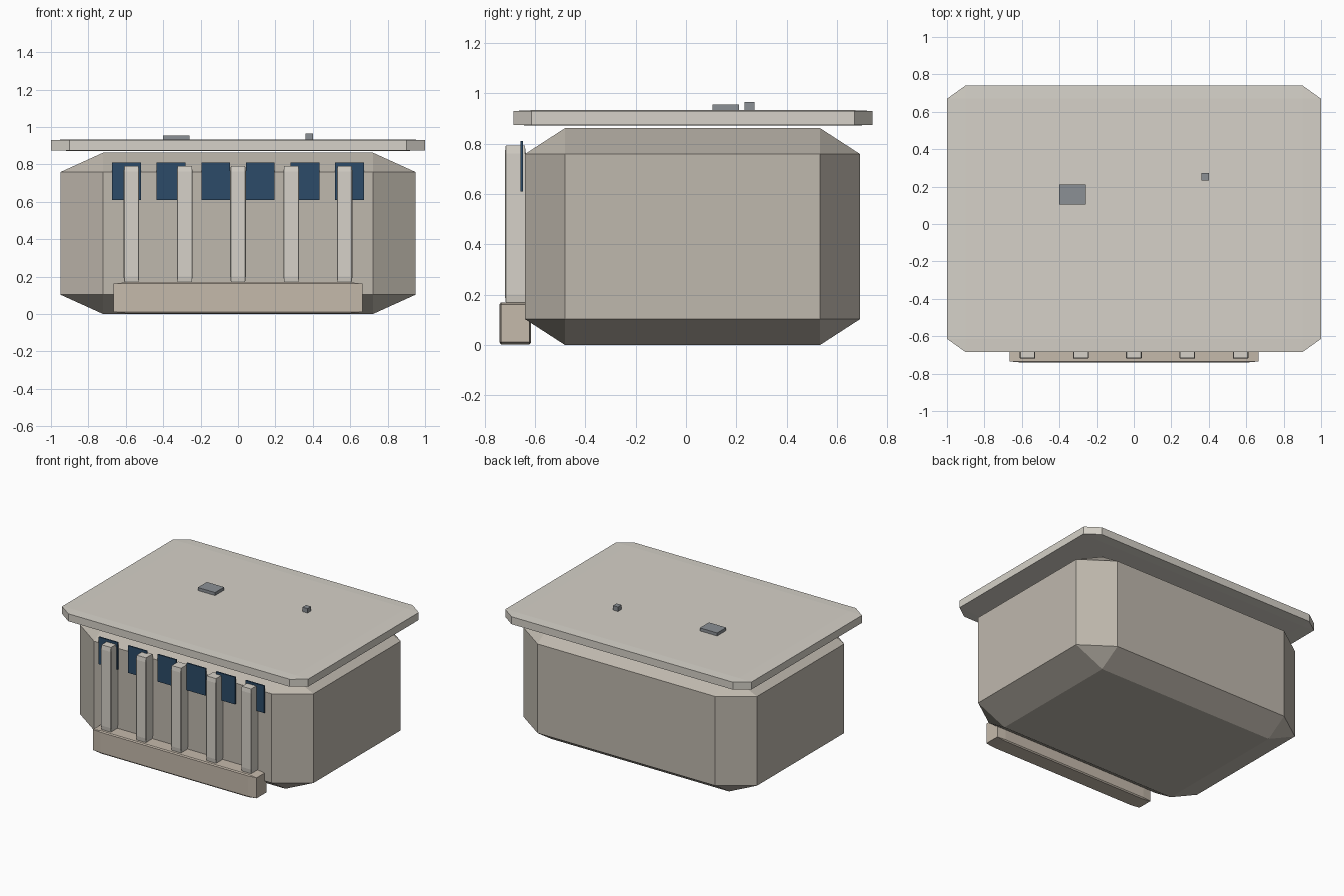
import bpy, bmesh

if "Cube" in bpy.data.objects:
    bpy.data.objects.remove(bpy.data.objects["Cube"])


def material(name, r, g, b):
    m = bpy.data.materials.new(name)
    m.diffuse_color = (r, g, b, 1)
    m.use_nodes = True
    m.node_tree.nodes["Principled BSDF"].inputs["Base Color"].default_value = m.diffuse_color
    return m


STONE = material("stone", 0.52, 0.48, 0.42)
PALE = material("pale_stone", 0.67, 0.64, 0.58)
STEP = material("step_stone", 0.56, 0.49, 0.41)
GLASS = material("glass", 0.025, 0.07, 0.14)
METAL = material("metal", 0.26, 0.28, 0.30)


def block(name, x, y, z, mat, cut=0.0):
    """Box given by its (min, max) ranges; cut is a bevel relative to its size."""
    bm = bmesh.new()
    bmesh.ops.create_cube(bm, size=1)
    if cut:
        bmesh.ops.bevel(bm, geom=bm.edges[:], offset=cut, offset_type='OFFSET',
                        segments=1, profile=0.5, affect='EDGES')
    size = [r[1] - r[0] for r in (x, y, z)]
    mid = [(r[1] + r[0]) / 2 for r in (x, y, z)]
    bmesh.ops.scale(bm, vec=size, verts=bm.verts)
    me = bpy.data.meshes.new(name)
    bm.to_mesh(me)
    bm.free()
    me.materials.append(mat)
    ob = bpy.data.objects.new(name, me)
    ob.location = mid
    bpy.context.collection.objects.link(ob)
    return ob


# Main building mass with wide chamfers, and the overhanging roof slab
block("building_body", (-0.95, 0.95), (-0.64, 0.692), (0, 0.862), STONE, 0.12)
block("roof_slab", (-1, 1), (-0.685, 0.741), (0.872, 0.933), PALE, 0.05)

# Front step
block("front_step", (-0.665, 0.665), (-0.741, -0.615), (0.003, 0.17), STEP, 0.05)

# Row of columns standing on the step
for i in range(5):
    cx = (i - 2) * 0.285
    block(f"column_{i + 1}", (cx - 0.042, cx + 0.042), (-0.72, -0.636),
          (0.17, 0.792), PALE, 0.05)

# Row of windows behind the columns
for i in range(6):
    cx = (i - 2.5) * 0.2385
    block(f"window_{i + 1}", (cx - 0.077, cx + 0.077), (-0.657, -0.647),
          (0.61, 0.81), GLASS)

# Rooftop equipment
block("roof_unit", (-0.40, -0.26), (0.105, 0.21), (0.93, 0.955), METAL)
block("roof_vent", (0.362, 0.402), (0.232, 0.273), (0.93, 0.966), METAL)
